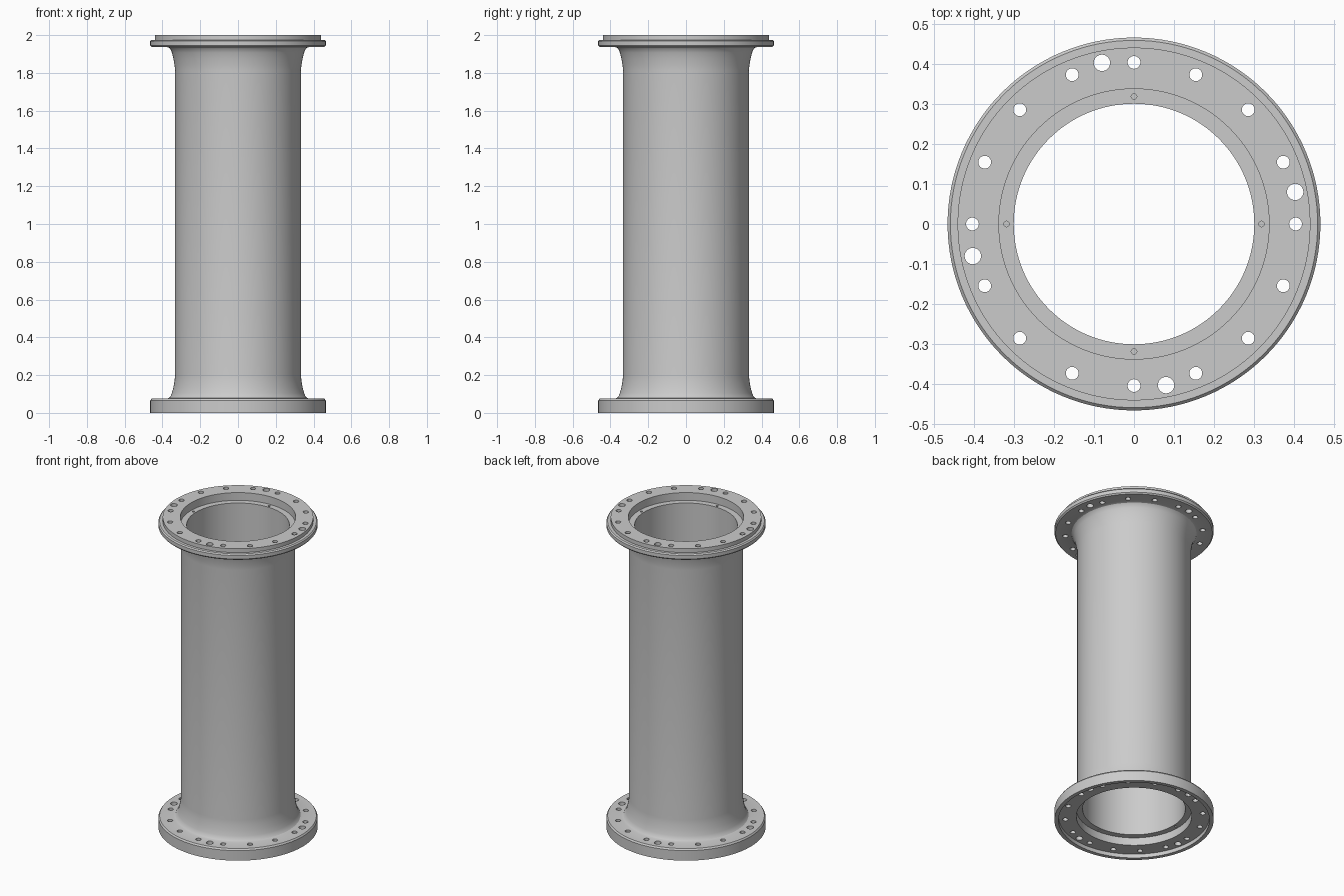
import bpy, bmesh
from math import cos, sin, tau, radians, hypot, atan2
from mathutils import Matrix

if "Cube" in bpy.data.objects:
    bpy.data.objects.remove(bpy.data.objects["Cube"])

SEG = 128

# Closed (radius, z) section of the flanged pipe
flare = [(0.333, 0.20), (0.336, 0.17), (0.342, 0.135), (0.350, 0.105),
         (0.357, 0.088), (0.365, 0.079), (0.378, 0.075)]
profile = [(0.30, 0.075), (0.337, 0.075), (0.337, 0.025),      # lower counterbore
           (0.441, 0.025), (0.441, 0.0), (0.465, 0.0),         # socket and lip
           (0.465, 0.065), (0.458, 0.075)]
profile += flare[::-1]
profile += [(r, 2.012 - z) for r, z in flare]
profile += [(0.458, 1.937), (0.465, 1.945), (0.465, 1.968), (0.458, 1.975),
            (0.440, 1.975), (0.440, 2.0),                      # raised spigot
            (0.337, 2.0), (0.337, 1.95), (0.30, 1.95)]         # upper counterbore


def make_object(name, bm):
    bmesh.ops.recalc_face_normals(bm, faces=bm.faces)
    mesh = bpy.data.meshes.new(name)
    bm.to_mesh(mesh)
    bm.free()
    obj = bpy.data.objects.new(name, mesh)
    bpy.context.collection.objects.link(obj)
    return obj


def lathe(name, points):
    bm = bmesh.new()
    rings = [[bm.verts.new((r * cos(tau * i / SEG), r * sin(tau * i / SEG), z))
              for r, z in points] for i in range(SEG)]
    n = len(points)
    for i in range(SEG):
        a, b = rings[i], rings[(i + 1) % SEG]
        for j in range(n):
            k = (j + 1) % n
            bm.faces.new((a[j], b[j], b[k], a[k]))
    return make_object(name, bm)


def drill(bm, dist, angle, radius, z0, z1):
    place = Matrix.Translation((dist * cos(angle), dist * sin(angle), (z0 + z1) / 2))
    bmesh.ops.create_cone(bm, cap_ends=True, segments=24, radius1=radius,
                          radius2=radius, depth=z1 - z0, matrix=place)


pipe = lathe("flanged_pipe", profile)

# Bolt, dowel and pin holes in both flanges
bm = bmesh.new()
for z0, z1 in ((-0.05, 0.12), (1.89, 2.05)):
    for i in range(16):
        drill(bm, 0.403, tau * i / 16, 0.016, z0, z1)
    for i in range(4):
        drill(bm, hypot(0.402, 0.08), atan2(0.08, 0.402) + tau * i / 4, 0.0205, z0, z1)
for z0, z1 in ((0.05, 0.10), (1.925, 1.97)):
    for i in range(4):
        drill(bm, 0.318, tau * i / 4, 0.007, z0, z1)
cutter = make_object("hole_cutter", bm)
cutter.hide_render = True

cut = pipe.modifiers.new("holes", 'BOOLEAN')
cut.operation = 'DIFFERENCE'
cut.solver = 'EXACT'
cut.object = cutter

bpy.ops.object.select_all(action='DESELECT')
pipe.select_set(True)
bpy.context.view_layer.objects.active = pipe
bpy.ops.object.modifier_apply(modifier=cut.name)
bpy.data.objects.remove(cutter)
bpy.ops.object.shade_smooth_by_angle(angle=radians(30))
